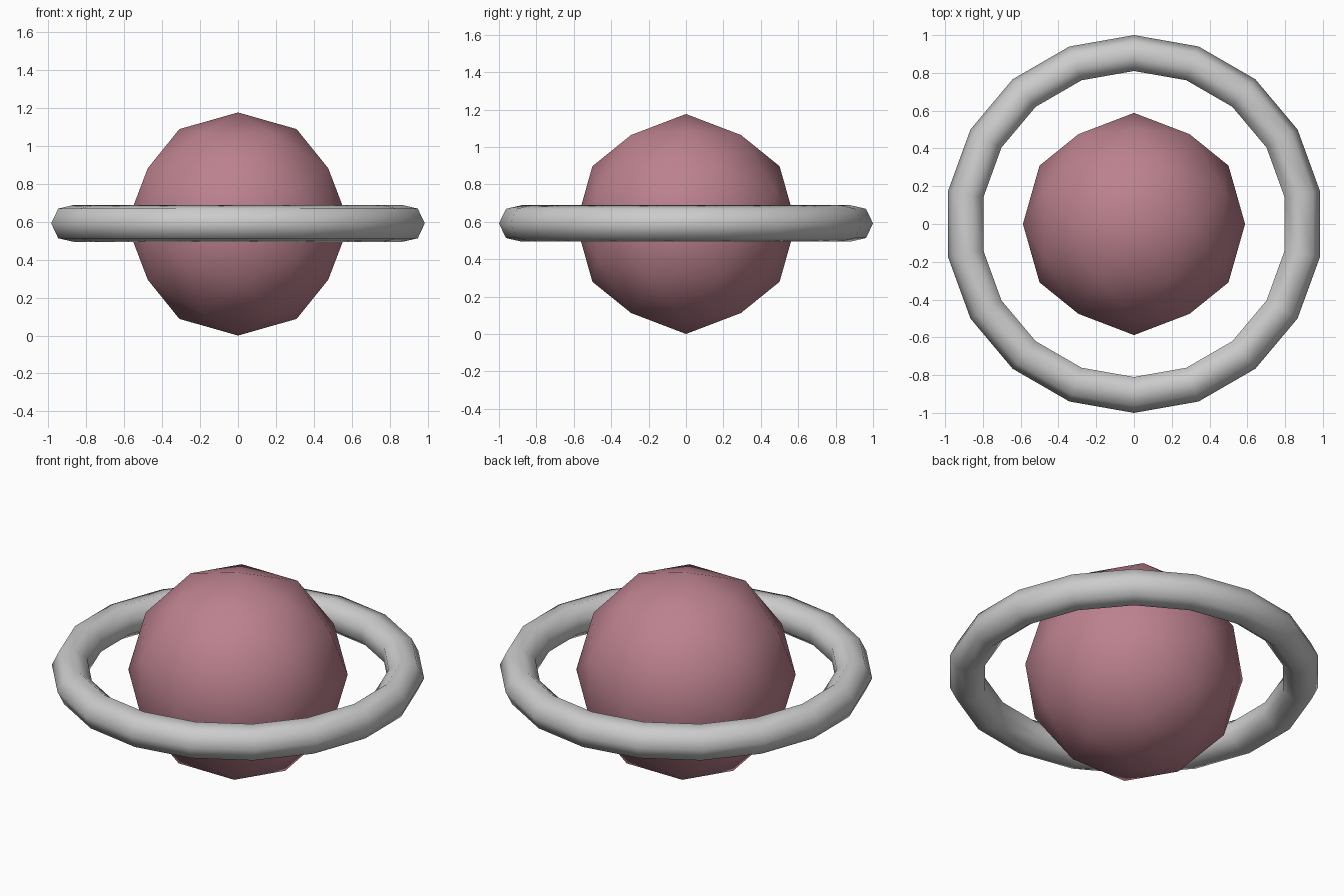
import bpy, bmesh, math
from mathutils import Vector
from itertools import combinations

if "Cube" in bpy.data.objects:
    bpy.data.objects.remove(bpy.data.objects["Cube"])

R = 0.588   # planet radius, also its centre height


def smooth(obj):
    for p in obj.data.polygons:
        p.use_smooth = True


# Planet: once-subdivided icosahedron aligned to the axes
phi = (1 + math.sqrt(5)) / 2
base = []
for a in (-1, 1):
    for b in (-phi, phi):
        base += [Vector((a, 0, b)), Vector((0, b, a)), Vector((b, a, 0))]
mids = [p + q for p, q in combinations(base, 2) if (p - q).length < 2.1]

bm = bmesh.new()
for p in base + mids:
    bm.verts.new(p.normalized() * R)
bmesh.ops.convex_hull(bm, input=bm.verts[:])
bmesh.ops.recalc_face_normals(bm, faces=bm.faces[:])
mesh = bpy.data.meshes.new("planet")
bm.to_mesh(mesh)
bm.free()
planet = bpy.data.objects.new("planet", mesh)
planet.location.z = R
bpy.context.collection.objects.link(planet)
smooth(planet)

pink = bpy.data.materials.new("dusty_pink")
pink.diffuse_color = (0.50, 0.22, 0.27, 1)
pink.use_nodes = True
pink.node_tree.nodes["Principled BSDF"].inputs["Base Color"].default_value = pink.diffuse_color
mesh.materials.append(pink)

# Ring: low-poly torus with a corner on the y axis
bpy.ops.mesh.primitive_torus_add(major_segments=18, minor_segments=7,
                                 major_radius=0.9, minor_radius=0.1,
                                 location=(0, 0, R + 0.003),
                                 rotation=(0, 0, math.pi / 2))
ring = bpy.context.object
ring.name = "ring"
smooth(ring)
